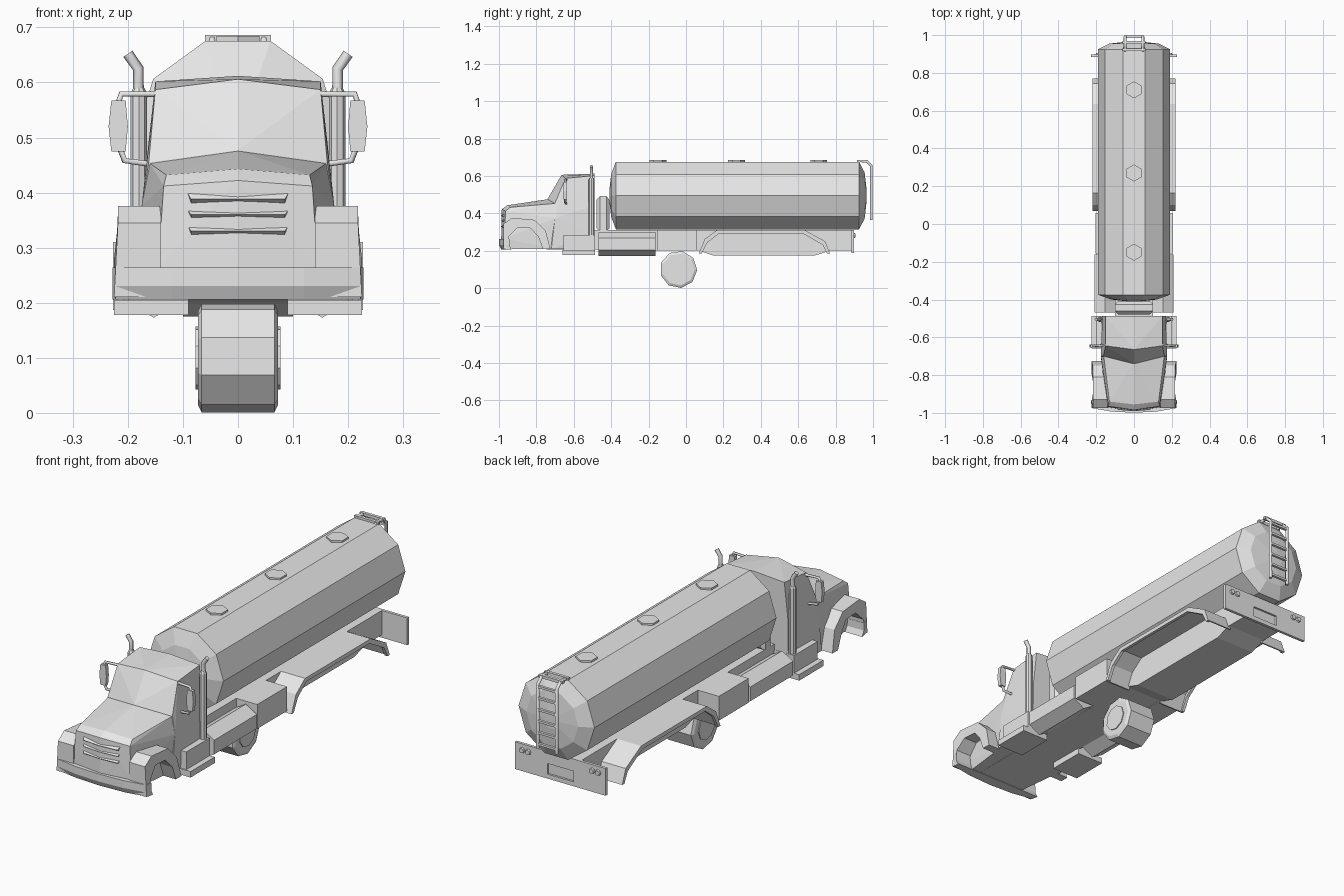
import bpy, bmesh, math

cube = bpy.data.objects.get("Cube")
if cube:
    bpy.data.objects.remove(cube, do_unlink=True)

grey = bpy.data.materials.new("plain_grey")
grey.use_nodes = True
grey.diffuse_color = (0.8, 0.8, 0.8, 1)
grey.node_tree.nodes["Principled BSDF"].inputs["Base Color"].default_value = (0.8, 0.8, 0.8, 1)
SIDES = (("left", 1), ("right", -1))


def add(name, data):
    ob = bpy.data.objects.new(name, data)
    data.materials.append(grey)
    bpy.context.scene.collection.objects.link(ob)
    return ob


def finish(name, bm):
    bmesh.ops.recalc_face_normals(bm, faces=bm.faces[:])
    me = bpy.data.meshes.new(name)
    bm.to_mesh(me)
    bm.free()
    return add(name, me)


def hull(name, pts):
    """Convex solid around the given points."""
    bm = bmesh.new()
    for p in pts:
        bm.verts.new(p)
    bmesh.ops.convex_hull(bm, input=bm.verts[:])
    bmesh.ops.delete(bm, geom=[v for v in bm.verts if not v.link_faces], context='VERTS')
    bmesh.ops.dissolve_limit(bm, angle_limit=0.01, verts=bm.verts[:], edges=bm.edges[:])
    return finish(name, bm)


def both(pts):
    return [(s * x, y, z) for x, y, z in pts for s in (1, -1)]


def box(name, x, y, z):
    return hull(name, [(a, b, c) for a in x for b in y for c in z])


def barrel(name, rings, sides, axis, loc, phase=0):
    """Convex turned shape from (position along axis, radius) rings."""
    pts = []
    for t, r in rings:
        for i in range(sides):
            a = math.radians(phase) + math.tau * i / sides
            c, s = r * math.cos(a), r * math.sin(a)
            p = {"x": (t, c, s), "y": (c, t, s), "z": (c, s, t)}[axis]
            pts.append([p[k] + loc[k] for k in range(3)])
    return hull(name, pts)


def prism(name, outline, x0, x1):
    """Side outline of (y, z) points pulled along x."""
    bm = bmesh.new()
    f = bm.faces.new([bm.verts.new((x0, y, z)) for y, z in outline])
    ext = bmesh.ops.extrude_face_region(bm, geom=[f])["geom"]
    bmesh.ops.translate(bm, vec=(x1 - x0, 0, 0),
                        verts=[e for e in ext if isinstance(e, bmesh.types.BMVert)])
    return finish(name, bm)


def pipe(name, pts, radius):
    cu = bpy.data.curves.new(name, 'CURVE')
    cu.dimensions = '3D'
    cu.bevel_depth, cu.bevel_resolution, cu.use_fill_caps = radius, 1, True
    sp = cu.splines.new('POLY')
    sp.points.add(len(pts) - 1)
    for q, p in zip(sp.points, pts):
        q.co = (*p, 1)
    return add(name, cu)


# Tank with domed ends and hatches
barrel("tank", [(-0.41, 0.03), (-0.4, 0.12), (-0.375, 0.19),
                (0.925, 0.19), (0.955, 0.13), (0.965, 0.04)], 10, "y", (0, 0, 0.495))
for i, y in enumerate((-0.15, 0.27, 0.71)):
    barrel(f"hatch_{i + 1}", [(0, 0.045), (0.012, 0.045)], 6, "z", (0, y, 0.672), 30)

# Chassis, lower between the rear arches
prism("chassis", [(-0.95, 0.21), (0.07, 0.2), (0.145, 0.175), (0.69, 0.175), (0.77, 0.2),
                  (0.885, 0.2), (0.885, 0.31), (-0.7, 0.31)], -0.1, 0.1)

# Single wheel
barrel("wheel", [(-0.073, 0.086), (-0.066, 0.1), (0.066, 0.1), (0.073, 0.086)],
       9, "x", (0, -0.04, 0.1), 158.3)
barrel("wheel_hub", [(-0.077, 0.058), (0.077, 0.058)], 9, "x", (0, -0.04, 0.1), 158.3)

# Cab and bonnet
hull("cab", both([(0, -0.74, 0.477), (0.162, -0.70, 0.455), (0, -0.665, 0.606), (0.15, -0.645, 0.587),
                  (0, -0.488, 0.612), (0.15, -0.488, 0.602), (0.168, -0.488, 0.44),
                  (0.17, -0.488, 0.285), (0.175, -0.7, 0.375), (0.175, -0.72, 0.21),
                  (0.17, -0.65, 0.21)]))
hull("bonnet", both([(0, -0.985, 0.422), (0.135, -0.965, 0.412), (0, -0.955, 0.443), (0.13, -0.94, 0.432),
                     (0, -0.735, 0.476), (0.16, -0.70, 0.453), (0.175, -0.70, 0.375), (0.17, -0.70, 0.21),
                     (0.145, -0.97, 0.265), (0.14, -0.96, 0.21), (0, -0.988, 0.265), (0, -0.98, 0.21)]))
# Grille: a raised lip over and under sloping bars
for i, (top, mid, low) in enumerate(((0.405, 0.388, 0.375), (0.372, 0.36, 0.348), (0.345, 0.33, 0.315))):
    hull(f"grille_bar_{i + 1}", both([(0.095, -0.965, top), (0.085, -0.984, mid), (0, -0.991, mid),
                                      (0.085, -0.965, low), (0, -0.97, top), (0, -0.97, low)]))

# Front bumper, bowed in plan with an undercut lower edge
for part, zt, zb, inset in (("upper", 0.264, 0.23, 0), ("lower", 0.23, 0.206, 0.012)):
    bow = [(0, -0.999), (0.12, -0.993), (0.222, -0.975), (0.228, -0.945)]
    hull(f"front_bumper_{part}",
         both([(x, y, zt) for x, y in bow] + [(x, y + inset, zb) for x, y in bow]))

arch = [(-0.975, 0.21), (-0.975, 0.345), (-0.93, 0.376), (-0.81, 0.365), (-0.75, 0.305), (-0.725, 0.21),
        (-0.765, 0.21), (-0.79, 0.275), (-0.83, 0.32), (-0.9, 0.325), (-0.945, 0.28), (-0.95, 0.21)]
rear_top = [(0.068, 0.185), (0.1, 0.262), (0.165, 0.31), (0.635, 0.31), (0.745, 0.25), (0.77, 0.185)]


def strip(drop):
    """Rear arch outline of the given thickness."""
    inner = [(0.42 + (y - 0.42) * (1 - drop * 2.5), z - (drop if 0.2 < z else 0)) for y, z in rear_top]
    return rear_top + inner[::-1]


for side, s in SIDES:
    # Front and rear mudguards
    guard = prism(f"{side}_front_mudguard", arch, s * 0.14, s * 0.218)
    for v in guard.data.vertices:
        if abs(v.co.x) > 0.2 and v.co.z < 0.3:
            v.co.x = s * 0.225
    prism(f"{side}_rear_mudguard", strip(0.008), s * 0.09, s * 0.206)
    prism(f"{side}_rear_mudguard_lip", strip(0.018), s * 0.206, s * 0.22)

    # Cab step, fuel tank and tool box
    box(f"{side}_cab_step", (s * 0.09, s * 0.225), (-0.66, -0.487), (0.178, 0.205))
    box(f"{side}_step_box", (s * 0.09, s * 0.2), (-0.655, -0.487), (0.2, 0.285))
    barrel(f"{side}_fuel_tank", [(-0.468, 0.064), (-0.162, 0.064)], 6, "y", (s * 0.153, 0, 0.237), 30)
    box(f"{side}_tool_box", (s * 0.09, s * 0.205), (-0.155, 0.058), (0.2, 0.31))

    # Exhaust stack with an outward tip
    barrel(f"{side}_exhaust_muffler", [(0.28, 0.015), (0.58, 0.015), (0.59, 0.01)],
           8, "z", (s * 0.18, -0.505, 0))
    pipe(f"{side}_exhaust_tip", [(s * 0.181, -0.505, 0.58), (s * 0.181, -0.505, 0.625),
                                 (s * 0.2, -0.505, 0.652)], 0.01)

    # Wing mirror on two arms
    hull(f"{side}_mirror", [(s * x, y, z) for x, z in
                            ((0.204, 0.475), (0.2, 0.52), (0.204, 0.567), (0.23, 0.567),
                             (0.235, 0.52), (0.23, 0.475)) for y in (-0.655, -0.637)])
    pipe(f"{side}_mirror_upper_arm", [(s * 0.15, -0.64, 0.579), (s * 0.212, -0.646, 0.579),
                                      (s * 0.218, -0.646, 0.56)], 0.006)
    pipe(f"{side}_mirror_lower_arm", [(s * 0.16, -0.64, 0.452), (s * 0.206, -0.646, 0.458),
                                      (s * 0.214, -0.646, 0.48)], 0.006)

    # Rear panel half and lamps
    box(f"{side}_rear_panel", (s * 0.065, s * 0.227), (0.885, 0.898), (0.187, 0.31))
    for i, x in enumerate((0.16, 0.19)):
        barrel(f"{side}_rear_lamp_{i + 1}", [(0.895, 0.014), (0.906, 0.011)], 8, "y", (s * x, 0, 0.282))

    # Ladder rail
    pipe(f"{side}_ladder_rail", [(s * 0.047, 0.915, 0.66), (s * 0.047, 0.92, 0.679), (s * 0.047, 0.965, 0.679),
                                 (s * 0.047, 0.991, 0.655), (s * 0.047, 0.991, 0.365)], 0.008)

# Middle of the rear panel with a recess
box("rear_panel_top", (-0.065, 0.065), (0.885, 0.898), (0.255, 0.31))
box("rear_panel_bottom", (-0.065, 0.065), (0.885, 0.898), (0.187, 0.207))
box("rear_panel_recess", (-0.065, 0.065), (0.884, 0.889), (0.2, 0.26))

# Ladder rungs
for i in range(6):
    z = 0.385 + i * 0.052
    box(f"ladder_rung_{i + 1}", (-0.047, 0.047), (0.985, 0.997), (z - 0.005, z + 0.005))
for i, y in enumerate((0.922, 0.962)):
    box(f"ladder_top_bar_{i + 1}", (-0.06, 0.06), (y - 0.007, y + 0.007), (0.673, 0.686))

# Equipment locker behind the cab
hull("rear_locker", both([(x, y, z) for y, x, c in ((-0.478, 0.085, 0.02), (-0.46, 0.1, 0), (-0.425, 0.1, 0),
                                                   (-0.41, 0.085, 0.02))
                          for z in (0.3 + c, 0.492 - c)]))
